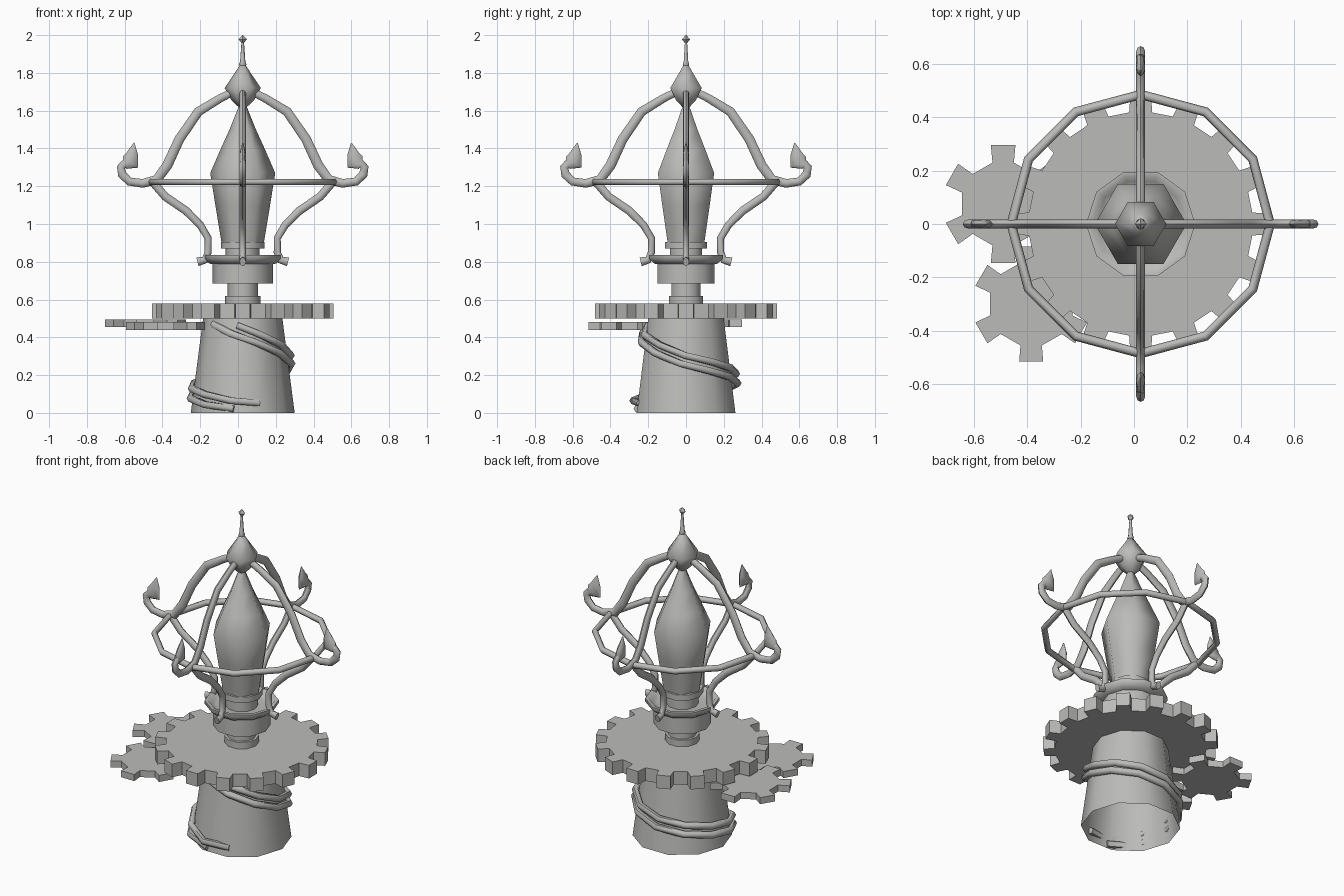
import bpy, bmesh, math
from mathutils import Vector

if "Cube" in bpy.data.objects:
    bpy.data.objects.remove(bpy.data.objects["Cube"])

CX = 0.025  # tower axis
metal = bpy.data.materials.new("grey_metal")
metal.diffuse_color = (0.5, 0.5, 0.49, 1)
metal.use_nodes = True
metal.node_tree.nodes["Principled BSDF"].inputs["Base Color"].default_value = metal.diffuse_color


def make(name, bm, smooth=None):
    """Turn a bmesh into an object, optionally smooth shaded."""
    bmesh.ops.recalc_face_normals(bm, faces=bm.faces)
    me = bpy.data.meshes.new(name)
    bm.to_mesh(me)
    bm.free()
    me.materials.append(metal)
    ob = bpy.data.objects.new(name, me)
    bpy.context.collection.objects.link(ob)
    if smooth:
        bpy.ops.object.select_all(action='DESELECT')
        ob.select_set(True)
        bpy.context.view_layer.objects.active = ob
        bpy.ops.object.shade_smooth_by_angle(angle=math.radians(smooth))
    return ob


def skin(bm, rings, caps=(True, True)):
    """Bridge equal rings of points with quads."""
    vs = [[bm.verts.new(p) for p in r] for r in rings]
    n = len(vs[0])
    for a, b in zip(vs, vs[1:]):
        for i in range(n):
            j = (i + 1) % n
            bm.faces.new((a[i], a[j], b[j], b[i]))
    if caps[0]:
        bm.faces.new(vs[0])
    if caps[1]:
        bm.faces.new(vs[-1])


def lathe(name, profile, sides, caps=(True, True), smooth=61):
    bm = bmesh.new()
    skin(bm, [[(CX + r * math.cos(math.tau * i / sides), r * math.sin(math.tau * i / sides), z)
               for i in range(sides)] for r, z in profile], caps)
    return make(name, bm, smooth)


def sweep(bm, path, widths, thick, up, sides=8):
    """Sweep an ellipse along a path: thick along 'up', widths across it."""
    pts = [Vector(p) for p in path]
    rings = []
    for i, p in enumerate(pts):
        t = (pts[min(i + 1, len(pts) - 1)] - pts[max(i - 1, 0)]).normalized()
        s = t.cross(up).normalized()
        u = s.cross(t)
        h = min(thick, widths[i] * 1.2)
        rings.append([p + s * widths[i] * math.cos(math.tau * k / sides)
                      + u * h * math.sin(math.tau * k / sides) for k in range(sides)])
    skin(bm, rings)


def gear(name, x, y, z0, z1, teeth, root, tip, root_deg, tip_deg):
    """Gear with tapered teeth, one tooth pointing at +y."""
    outline = []
    for i in range(teeth):
        a = 90 + 360 * i / teeth
        for r, d in ((root, -root_deg), (tip, -tip_deg), (tip, tip_deg), (root, root_deg)):
            t = math.radians(a + d)
            outline.append((x + r * math.cos(t), y + r * math.sin(t)))
    bm = bmesh.new()
    skin(bm, [[(px, py, z) for px, py in outline] for z in (z0, z1)])
    make(name, bm)


# Tapered base, open underneath
lathe("base", [(0.275, 0), (0.21, 0.5)], 10, (False, True))

# Two cables wound around the base
KEYS = [(220, .47), (270, .40), (360, .25), (450, .16), (540, .09), (630, .0)]


def cable_height(a):
    for (a0, z0), (a1, z1) in zip(KEYS, KEYS[1:]):
        if a <= a1:
            return z0 + (z1 - z0) * (a - a0) / (a1 - a0)
    return 0.0


for name, start, end, lift in (("lower_cable", 220, 620, 0), ("upper_cable", 262, 650, 0.052)):
    path = []
    for i in range(13):
        a = start + (end - start) * i / 12
        z = max(cable_height(a) + lift, 0.022)
        r = 0.275 - 0.13 * z + (0.02 if 0 < i < 12 else -0.01)
        t = math.radians(a)
        path.append((CX + r * math.cos(t), r * math.sin(t), z))
    bm = bmesh.new()
    sweep(bm, path, [0.02] * 13, 0.02, Vector((0, 0, 1)), 6)
    make(name, bm, 61)

# Gears
gear("main_gear", CX, 0, 0.5, 0.58, 16, 0.42, 0.483, 5.9, 4.6)
gear("small_gear_back", -0.49, 0.075, 0.455, 0.495, 6, 0.16, 0.226, 14.5, 11.8)
gear("small_gear_front", -0.385, -0.30, 0.44, 0.48, 6, 0.16, 0.22, 14.5, 11.8)

# Stepped column, collar and neck
lathe("column", [(.095, .58), (.095, .62), (.08, .62), (.08, .685), (.16, .685), (.16, .79),
                 (.09, .79), (.09, .87), (.116, .87), (.116, .905), (.09, .905)], 10)
# Flared dish on the collar
lathe("dish", [(.14, .785), (.175, .79), (.205, .815), (.205, .835), (.185, .835),
               (.165, .81), (.14, .805)], 10)
# Six-sided core
lathe("core", [(.112, .90), (.145, 1.1), (.172, 1.27), (.12, 1.39), (.07, 1.50), (.018, 1.63)], 6)
# Finial and spire
lathe("finial", [(.012, 1.61), (.06, 1.655), (.096, 1.72), (.042, 1.80), (.016, 1.84)], 6)
lathe("spire", [(.012, 1.83), (.02, 1.845), (.014, 1.86), (.007, 1.96)], 6)
lathe("spire_tip", [(.004, 1.955), (.022, 1.978), (.001, 2.0)], 4, smooth=None)

# Hoop around the cage
bm = bmesh.new()
rings = []
for i in range(13):
    a = math.tau * i / 12
    rings.append([(CX + (0.485 + 0.018 * math.cos(b)) * math.cos(a),
                   (0.485 + 0.018 * math.cos(b)) * math.sin(a),
                   1.223 + 0.018 * math.sin(b)) for b in [math.tau * k / 6 for k in range(6)]])
skin(bm, rings, (False, False))
bmesh.ops.remove_doubles(bm, verts=bm.verts, dist=1e-4)
make("hoop", bm, 61)

# Cage arms as (radius, height, half width): upper rib ending in a curled hook, lower rib with foot
UPPER = [(.05, 1.70, .02), (.12, 1.665, .022), (.235, 1.595, .025), (.335, 1.45, .026),
         (.40, 1.31, .027), (.455, 1.235, .026), (.53, 1.215, .023), (.60, 1.225, .022),
         (.638, 1.262, .024), (.645, 1.30, .022), (.622, 1.322, .022)]
BARB = [(.625, 1.315, .025), (.594, 1.328, .05), (.585, 1.37, .032), (.575, 1.43, .002)]
LOWER = [(.47, 1.215, .022), (.41, 1.145, .022), (.30, 1.07, .022), (.225, .995, .02),
         (.183, .925, .019), (.183, .85, .019), (.20, .81, .02), (.24, .80, .024)]
for k, side in enumerate(("right", "back", "left", "front")):
    c, s = (1, 0, -1, 0)[k], (0, 1, 0, -1)[k]
    for part, prof in (("upper_rib", UPPER), ("hook_tip", BARB), ("lower_rib", LOWER)):
        bm = bmesh.new()
        sweep(bm, [(CX + r * c, r * s, z) for r, z, w in prof], [w for r, z, w in prof],
              0.017, Vector((-s, c, 0)))
        make(side + "_" + part, bm, 50)
